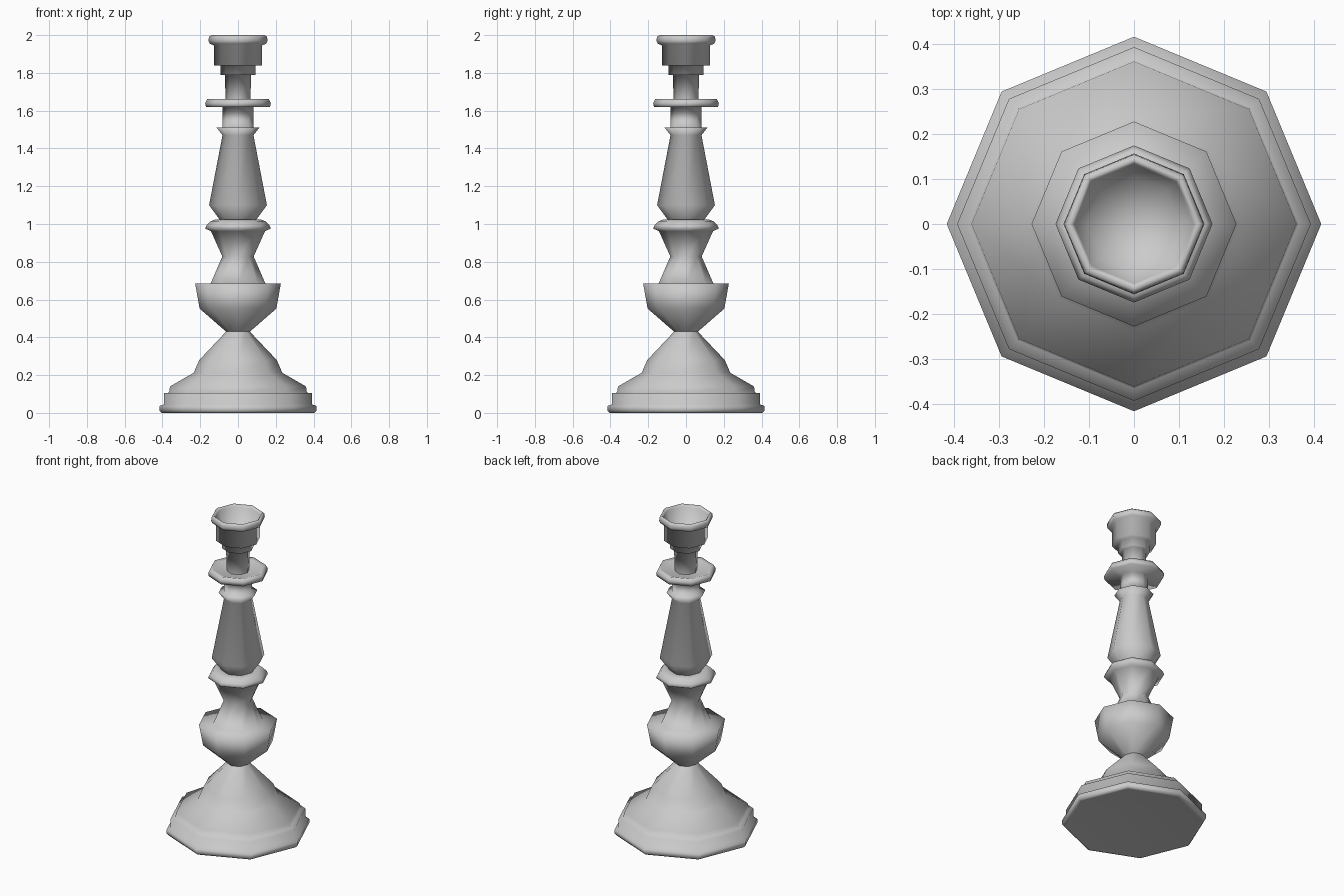
import bpy, bmesh, math

SIDES = 8


def lathe(name, profile):
    """Turn a (radius, height) profile into an eight-sided smooth shell; radius 0 closes it."""
    bm = bmesh.new()
    rings = []
    for r, z in profile:
        n = SIDES if r > 0 else 1
        rings.append([bm.verts.new((r * math.cos(i * math.tau / SIDES),
                                    r * math.sin(i * math.tau / SIDES), z)) for i in range(n)])
    for a, b in zip(rings, rings[1:]):
        for i in range(SIDES):
            j = (i + 1) % SIDES
            if len(a) == 1:
                f = bm.faces.new((a[0], b[j], b[i]))
            elif len(b) == 1:
                f = bm.faces.new((a[i], a[j], b[0]))
            else:
                f = bm.faces.new((a[i], a[j], b[j], b[i]))
            f.smooth = True
    mesh = bpy.data.meshes.new(name)
    bm.to_mesh(mesh)
    bm.free()
    obj = bpy.data.objects.new(name, mesh)
    bpy.context.collection.objects.link(obj)
    return obj


# stepped foot with slightly hollow underside; neighbouring parts share their end rings
lathe("foot", [(0, 0.06), (0.39, 0), (0.405, 0), (0.415, 0.012), (0.415, 0.037),
               (0.392, 0.045), (0.392, 0.105), (0.365, 0.107), (0.36, 0.14),
               (0.235, 0.212), (0.205, 0.28), (0.063, 0.43)])
# bowl-shaped knop, waist and ring collar
lathe("lower_knop", [(0.063, 0.43), (0.203, 0.552), (0.227, 0.685), (0.145, 0.685),
                     (0.083, 0.828), (0.143, 0.962), (0.174, 0.976), (0.166, 0.995),
                     (0.145, 1.015), (0.122, 1.023), (0.095, 1.02)])
# tapering stem with flared lip, upper shaft and drip disc
lathe("stem", [(0.095, 1.02), (0.153, 1.10), (0.082, 1.47), (0.113, 1.51), (0.081, 1.51),
               (0.081, 1.62), (0.17, 1.62), (0.174, 1.64),
               (0.162, 1.663), (0.14, 1.657), (0.065, 1.645)])
# neck and candle socket with rounded rim and hollow
lathe("candle_socket", [(0.065, 1.645), (0.07, 1.79), (0.092, 1.79), (0.092, 1.84),
                        (0.127, 1.84), (0.127, 1.945), (0.15, 1.955),
                        (0.156, 1.97), (0.154, 1.99), (0.143, 2.0), (0.132, 1.985),
                        (0.105, 1.89), (0, 1.88)])
